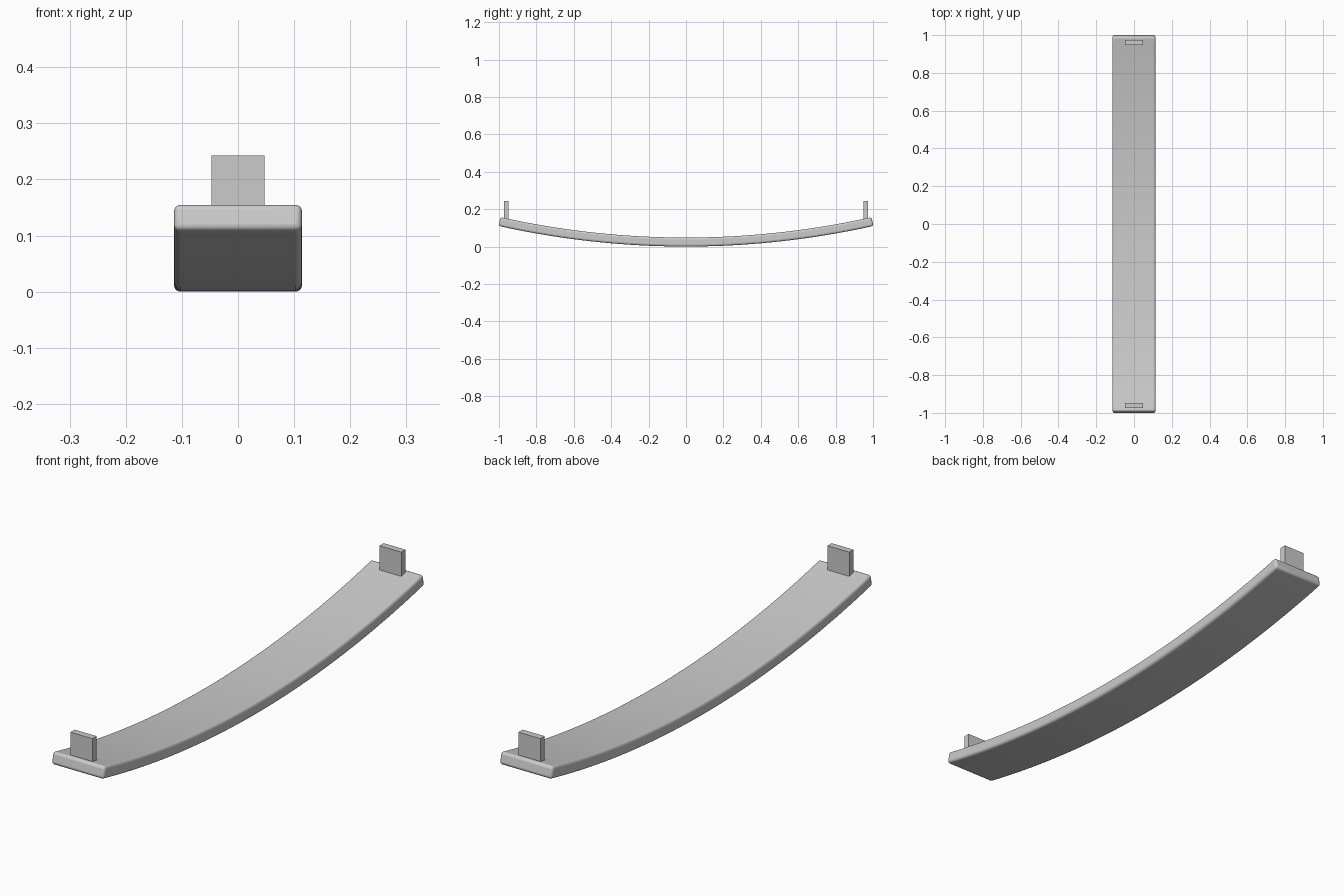
import bpy, bmesh, math

if "Cube" in bpy.data.objects:
    bpy.data.objects.remove(bpy.data.objects["Cube"])

HALF_W, THICK, SAG, HALF_L, STEPS = 0.114, 0.048, 0.110, 1.002, 40
R = (HALF_L ** 2 + SAG ** 2) / (2 * SAG)      # radius of the underside arc
ANG = math.asin(HALF_L / R)


def finish(name, bm):
    bmesh.ops.recalc_face_normals(bm, faces=bm.faces)
    mesh = bpy.data.meshes.new(name)
    bm.to_mesh(mesh)
    bm.free()
    ob = bpy.data.objects.new(name, mesh)
    bpy.context.collection.objects.link(ob)
    return ob


# Curved slat: rectangular section swept along a shallow arc
bm = bmesh.new()
rings = []
for i in range(STEPS + 1):
    a = -ANG + 2 * ANG * i / STEPS
    rings.append([bm.verts.new((x, r * math.sin(a), R - r * math.cos(a)))
                  for x, r in ((-HALF_W, R), (HALF_W, R),
                               (HALF_W, R - THICK), (-HALF_W, R - THICK))])
for p, q in zip(rings, rings[1:]):
    for k in range(4):
        n = (k + 1) % 4
        bm.faces.new((p[k], p[n], q[n], q[k]))
bm.faces.new(rings[0])
bm.faces.new(rings[-1])
slat = finish("curved_slat", bm)
bevel = slat.modifiers.new("rounded_edges", 'BEVEL')
bevel.width = 0.011
bevel.segments = 4
bevel.limit_method = 'ANGLE'
bpy.context.view_layer.objects.active = slat
slat.select_set(True)
bpy.ops.object.shade_smooth_by_angle(angle=math.radians(40))

# Upright mounting tabs near both ends, sunk into the slat
for name, side in (("front_tab", -1), ("back_tab", 1)):
    bm = bmesh.new()
    bmesh.ops.create_cube(bm, size=1)
    z0, z1 = 0.13, 0.243
    for v in bm.verts:
        v.co.x *= 0.095
        v.co.y = v.co.y * 0.026 + side * 0.961
        v.co.z = z0 + (v.co.z + 0.5) * (z1 - z0)
    finish(name, bm)
